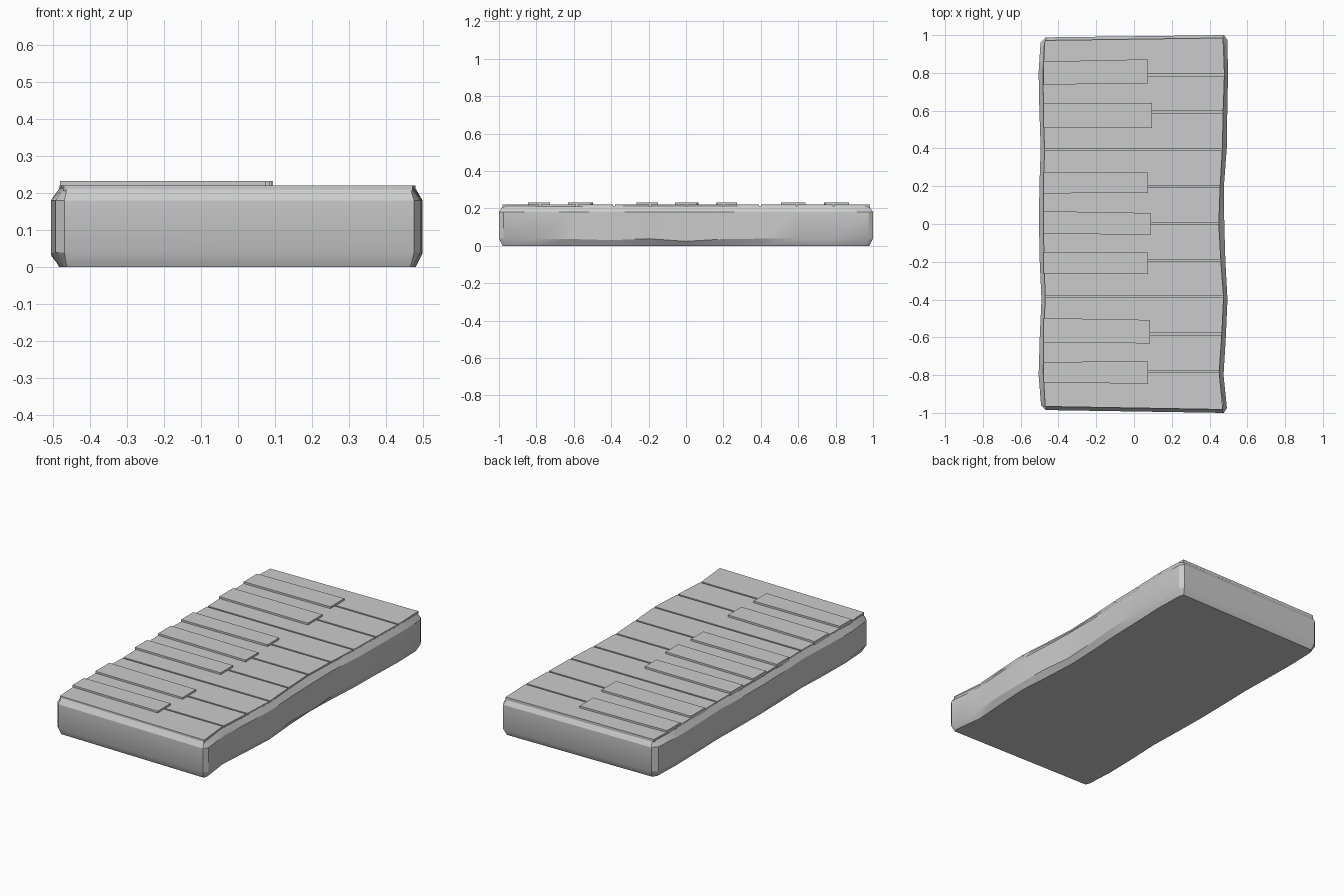
import bpy, bmesh

if "Cube" in bpy.data.objects:
    bpy.data.objects.remove(bpy.data.objects["Cube"])

# Wobbly side profiles: (y, outer x, top x, bottom chamfer height)
RIGHT = [(-1.0, .475, .465, .04), (-.975, .492, .472, .04), (-.8, .474, .450, .036),
         (-.6, .486, .464, .036), (-.4, .495, .475, .03), (-.2, .484, .460, .038),
         (0, .478, .449, .024), (.2, .476, .456, .036), (.4, .491, .468, .038),
         (.6, .494, .472, .038), (.8, .498, .479, .038), (.975, .494, .475, .038),
         (1.0, .477, .466, .038)]
LEFT = [(-.985, -.468, -.462, .04), (-.96, -.492, -.472, .04), (-.8, -.505, -.481, .035),
        (-.6, -.499, -.478, .037), (-.4, -.490, -.470, .03), (-.2, -.499, -.476, .04),
        (0, -.503, -.480, .03), (.2, -.501, -.478, .037), (.4, -.494, -.474, .038),
        (.6, -.501, -.479, .036), (.8, -.505, -.482, .038), (.96, -.495, -.477, .038),
        (.988, -.468, -.462, .038)]


def make(name, bm, smooth=None):
    bmesh.ops.recalc_face_normals(bm, faces=bm.faces)
    me = bpy.data.meshes.new(name)
    bm.to_mesh(me)
    bm.free()
    ob = bpy.data.objects.new(name, me)
    bpy.context.collection.objects.link(ob)
    if smooth:
        bpy.ops.object.select_all(action='DESELECT')
        ob.select_set(True)
        bpy.context.view_layer.objects.active = ob
        bpy.ops.object.shade_smooth_by_angle(angle=smooth)
    return ob


def loft(name, rings, smooth=None):
    bm = bmesh.new()
    vs = [[bm.verts.new(p) for p in r] for r in rings]
    n = len(rings[0])
    for a, b in zip(vs, vs[1:]):
        for i in range(n):
            j = (i + 1) % n
            bm.faces.new((a[i], a[j], b[j], b[i]))
    bm.faces.new(vs[0][::-1])
    bm.faces.new(vs[-1])
    return make(name, bm, smooth)


def top_x(side, y):
    for a, b in zip(side, side[1:]):
        if a[0] <= y <= b[0]:
            return a[2] + (b[2] - a[2]) * (y - a[0]) / (b[0] - a[0])


# Chamfered key bed
outline = RIGHT + LEFT[::-1]
TOP_Y = .98
loft("key_bed", [
    [(t, y * .98, 0) for y, o, t, h in outline],
    [(o, y, h) for y, o, t, h in outline],
    [(o, y, .18) for y, o, t, h in outline],
    [(t, y * TOP_Y, .212) for y, o, t, h in outline]], .5)

# White keys, with narrow grooves between them
gaps = [-.982, -.781, -.583, -.385, -.192, .004, .2, .395, .592, .789, .985]
for k, (a, b) in enumerate(zip(gaps, gaps[1:])):
    lo = a + (.005 if k else 0)
    hi = b - (.005 if k < 9 else 0)
    pts = [(top_x(RIGHT, lo), lo), (top_x(RIGHT, hi), hi),
           (top_x(LEFT, hi), hi), (top_x(LEFT, lo), lo)]
    if k == 0:
        pts[3] = (-.47, -.966)
    if k == 9:
        pts[2] = (-.472, .972)
    loft("white_key_%d" % (k + 1), [[(x, y, z) for x, y in pts] for z in (.205, .221)])

# Black keys: front end x, then y bounds at the left and right ends
BLACK = [(.075, -.730, -.838, -.728, -.846), (.085, -.498, -.627, -.508, -.632),
         (.073, -.150, -.262, -.150, -.264), (.090, .068, -.050, .058, -.058),
         (.075, .274, .162, .272, .165), (.095, .640, .512, .640, .508),
         (.075, .860, .738, .872, .744)]
for k, (x, lh, ll, rh, rl) in enumerate(BLACK):
    pts = [(-.48, ll), (x, rl), (x, rh), (-.48, lh)]
    loft("black_key_%d" % (k + 1), [[(px, py, z) for px, py in pts] for z in (.21, .232)])
